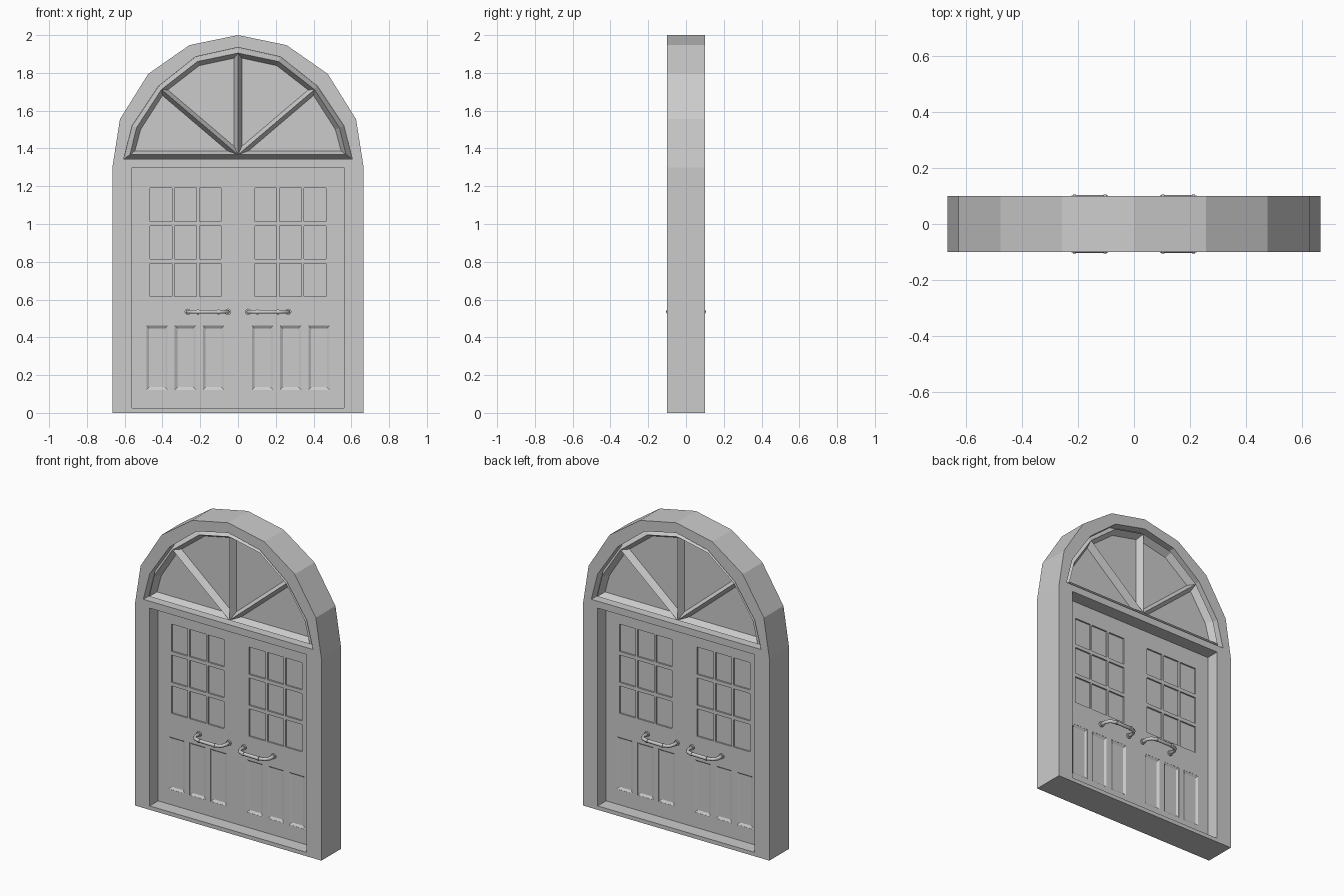
import bpy, bmesh, math
from mathutils import Matrix, Vector

cube = bpy.data.objects.get("Cube")
if cube:
    bpy.data.objects.remove(cube, do_unlink=True)

grey = bpy.data.materials.new("plain_grey")
grey.use_nodes = True
grey.diffuse_color = (0.6, 0.6, 0.6, 1)
grey.node_tree.nodes["Principled BSDF"].inputs["Base Color"].default_value = (0.6, 0.6, 0.6, 1)


def finish(bm, name):
    bmesh.ops.recalc_face_normals(bm, faces=bm.faces)
    mesh = bpy.data.meshes.new(name)
    bm.to_mesh(mesh)
    bm.free()
    mesh.materials.append(grey)
    obj = bpy.data.objects.new(name, mesh)
    bpy.context.collection.objects.link(obj)
    return obj


def slab(name, outlines, half):
    """Upright plate from an x-z outline; further outlines become holes."""
    curve = bpy.data.curves.new(name, "CURVE")
    curve.dimensions = "2D"
    curve.fill_mode = "BOTH"
    curve.extrude = half
    for pts in outlines:
        sp = curve.splines.new("POLY")
        sp.points.add(len(pts) - 1)
        for p, (x, z) in zip(sp.points, pts):
            p.co = (x, z, 0, 1)
        sp.use_cyclic_u = True
    temp = bpy.data.objects.new(name + "_outline", curve)
    bpy.context.collection.objects.link(temp)
    bpy.context.view_layer.update()
    mesh = bpy.data.meshes.new_from_object(
        temp.evaluated_get(bpy.context.evaluated_depsgraph_get()))
    bm = bmesh.new()
    bm.from_mesh(mesh)
    bpy.data.objects.remove(temp, do_unlink=True)
    bpy.data.meshes.remove(mesh)
    bmesh.ops.remove_doubles(bm, verts=bm.verts, dist=1e-5)
    bmesh.ops.transform(bm, matrix=Matrix.Rotation(math.pi / 2, 4, "X"), verts=bm.verts)
    for f in bm.faces:
        f.smooth = False
    return finish(bm, name)


def ring(bm, loops):
    """Closed moulding lofted through (outline, y) loops."""
    rows = [[bm.verts.new((x, y, z)) for x, z in pts] for pts, y in loops]
    for a, b in zip(rows, rows[1:] + rows[:1]):
        for i in range(len(a)):
            j = (i + 1) % len(a)
            bm.faces.new((a[i], a[j], b[j], b[i]))


def rect(x0, x1, z0, z1):
    return [(x0, z0), (x1, z0), (x1, z1), (x0, z1)]


def arch(half):
    """Mirror a right-hand outline whose last point is the crown."""
    return half + [(-x, z) for x, z in reversed(half[:-1])]


# Outlines
outer = arch([(.665, 0), (.665, 1.3), (.625, 1.555), (.475, 1.795), (.257, 1.947), (0, 2)])
fan_outer = arch([(.605, 1.345), (.56, 1.52), (.42, 1.73), (.225, 1.885), (0, 1.935)])
fan_ridge = arch([(.572, 1.367), (.537, 1.51), (.405, 1.712), (.215, 1.86), (0, 1.905)])
fan_inner = arch([(.545, 1.388), (.515, 1.50), (.39, 1.695), (.205, 1.838), (0, 1.882)])
opening = rect(-.56, .56, .025, 1.3)

# Surround and fanlight pane
slab("door_frame", [outer, opening, fan_outer], .1)
slab("fanlight_pane", [fan_outer], .045)

# Door leaf with pane and panel recesses
panes, panels = [], []
for side in (-1, 1):
    for c in range(3):
        x = side * .277 + (c - 1) * .13
        panes += [rect(x - .058, x + .058, z - .088, z + .088) for z in (.703, .9025, 1.102)]
        x = side * .279 + (c - 1) * .15
        panels.append(rect(x - .056, x + .056, .122, .462))
slab("door_leaf", [opening] + panes + panels, .014)
slab("door_core", [opening], .004)

# Sloped edges of the lower panels
bm = bmesh.new()
for p in panels:
    (x0, z0), (x1, z1) = p[0], p[2]
    inner = rect(x0 + .014, x1 - .014, z0 + .014, z1 - .014)
    for s in (-1, 1):
        ring(bm, [(p, s * .013), (p, s * .003), (inner, s * .004)])
finish(bm, "panel_bevels")

# Ridged moulding around the fanlight
RIDGE, BASE = .088, .044
bm = bmesh.new()
for s in (-1, 1):
    ring(bm, [(fan_outer, s * BASE), (fan_ridge, s * RIDGE), (fan_inner, s * BASE)])
finish(bm, "fanlight_moulding")

# Ridged glazing bars radiating from the sill
bm = bmesh.new()
start = Vector((0, 0, 1.367))
for end in [(0, 0, 1.9), (.403, 0, 1.71), (-.403, 0, 1.71)]:
    end = Vector(end)
    across = (end - start).cross(Vector((0, 1, 0))).normalized() * .021
    for s in (-1, 1):
        section = [across + Vector((0, s * BASE, 0)), Vector((0, s * RIDGE, 0)),
                   -across + Vector((0, s * BASE, 0))]
        a = [bm.verts.new(start + v) for v in section]
        b = [bm.verts.new(end + v) for v in section]
        for i in range(3):
            j = (i + 1) % 3
            bm.faces.new((a[i], a[j], b[j], b[i]))
        bm.faces.new(a)
        bm.faces.new(b)
finish(bm, "fanlight_bars")


# Pull handles: bent bar, wall discs and collars
def disc(bm, centre, radius, depth, axis):
    mat = Matrix.Translation(centre) @ Matrix.Rotation(math.pi / 2, 4, axis)
    bmesh.ops.create_cone(bm, cap_ends=True, segments=12, radius1=radius,
                          radius2=radius, depth=depth, matrix=mat)


HZ = .535
bend = [(.054, .01), (.054, .055), (.068, .08), (.1, .092),
        (.215, .092), (.25, .08), (.266, .055), (.266, .01)]
for side, label in ((1, "left"), (-1, "right")):
    for s, face in ((-1, "front"), (1, "back")):
        name = f"{label}_{face}_handle"
        curve = bpy.data.curves.new(name, "CURVE")
        curve.dimensions = "3D"
        curve.bevel_depth = .011
        curve.bevel_resolution = 1
        curve.use_fill_caps = True
        sp = curve.splines.new("POLY")
        sp.points.add(len(bend) - 1)
        for p, (x, y) in zip(sp.points, bend):
            p.co = (side * x, s * y, HZ, 1)
        curve.materials.append(grey)
        bpy.context.collection.objects.link(bpy.data.objects.new(name, curve))
        bm = bmesh.new()
        for x in (.054, .266):
            disc(bm, (side * x, s * .018, HZ), .017, .014, "X")
        for x in (.103, .212):
            disc(bm, (side * x, s * .092, HZ), .0135, .01, "Y")
        finish(bm, name + "_collars")
